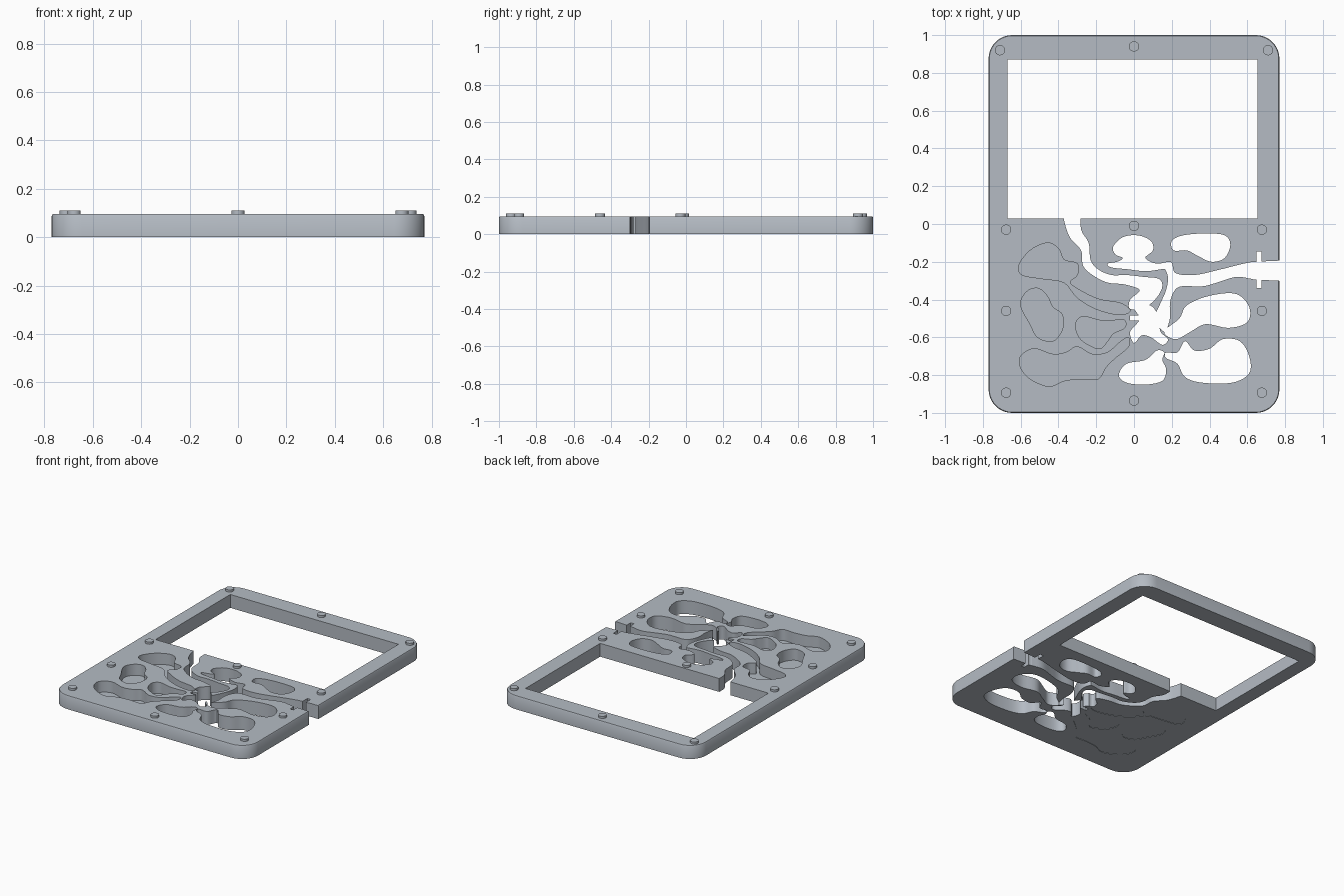
import bpy, bmesh, math
from mathutils import Vector

if "Cube" in bpy.data.objects:
    bpy.data.objects.remove(bpy.data.objects["Cube"])

mat = bpy.data.materials.new("pale_grey")
mat.diffuse_color = (0.46, 0.50, 0.55, 1)
mat.use_nodes = True
mat.node_tree.nodes["Principled BSDF"].inputs["Base Color"].default_value = mat.diffuse_color
T = 0.095            # plate thickness
FLOOR = 0.016        # top of the pocket floors


def make(name, bm):
    bmesh.ops.recalc_face_normals(bm, faces=bm.faces[:])
    me = bpy.data.meshes.new(name)
    bm.to_mesh(me)
    bm.free()
    ob = bpy.data.objects.new(name, me)
    bpy.context.collection.objects.link(ob)
    me.materials.append(mat)
    return ob


def stack(name, rings):
    """Closed solid through a stack of equal-length rings."""
    bm = bmesh.new()
    vs = [[bm.verts.new(p) for p in r] for r in rings]
    n = len(vs[0])
    for a, b in zip(vs, vs[1:]):
        for i in range(n):
            j = (i + 1) % n
            bm.faces.new((a[i], a[j], b[j], b[i]))
    bm.faces.new(vs[0][::-1])
    bm.faces.new(vs[-1])
    return make(name, bm)


def rounded(hx, hy, r, z, seg=10):
    out = []
    for k, (sx, sy) in enumerate(((1, 1), (-1, 1), (-1, -1), (1, -1))):
        for i in range(seg + 1):
            a = math.pi / 2 * (k + i / seg)
            out.append((sx * (hx - r) + r * math.cos(a), sy * (hy - r) + r * math.sin(a), z))
    return out


def smooth_loop(pts, seg=5):
    """Closed Catmull-Rom loop, counter-clockwise; points are in hundredths."""
    p = [Vector(q) / 100 for q in pts]
    n, out = len(p), []
    for i in range(n):
        a, b, c, d = p[i - 1], p[i], p[(i + 1) % n], p[(i + 2) % n]
        for s in range(seg):
            t = s / seg
            out.append(0.5 * (2 * b + (c - a) * t + (2 * a - 5 * b + 4 * c - d) * t * t
                              + (3 * b - a - 3 * c + d) * t ** 3))
    return out


# Plate with rounded corners and a fine top edge bevel
plate = stack("maze_plate", [rounded(0.77, 1, 0.125, 0), rounded(0.77, 1, 0.125, T - 0.007),
                             rounded(0.766, 0.996, 0.121, T)])


def cut(loop, z0, z1):
    c = stack("cutter", [[(x, y, z) for x, y in loop] for z in (z0, z1)])
    m = plate.modifiers.new("cut", 'BOOLEAN')
    m.operation, m.solver, m.object = 'DIFFERENCE', 'EXACT', c
    before = plate.data.copy()
    bpy.context.view_layer.objects.active = plate
    bpy.ops.object.modifier_apply(modifier=m.name)
    if len(plate.data.polygons) < 20:      # keep the plate if a cut fails
        plate.data = before
    bpy.data.objects.remove(c, do_unlink=True)


def hole(*pts):
    cut(smooth_loop(pts), -0.1, 0.2)


def slot(x0, x1, y0, y1):
    cut([(x0, y0), (x1, y0), (x1, y1), (x0, y1)], -0.1, 0.2)


def pocket(*pts):
    loop = smooth_loop(pts)
    cut(loop, FLOOR, 0.2)
    cut(loop, -0.1, 0.003)     # faint outline underneath


# Left pockets with floors
pocket((-61, -22), (-55, -14), (-46, -10), (-40, -13), (-37, -19), (-30, -21), (-30, -27),
       (-34, -31), (-27, -36), (-18, -40), (-7, -42), (-2, -46), (-8, -48), (-20, -45),
       (-30, -39), (-37, -31), (-48, -29), (-59, -27))
pocket((-60, -43), (-57, -36), (-51, -34), (-46, -38), (-43, -44), (-38, -48), (-38, -56),
       (-43, -62), (-51, -60), (-55, -53))
pocket((-31, -53), (-27, -49), (-18, -51), (-11, -51), (-5, -51), (-5, -55), (-11, -58),
       (-14, -62), (-18, -66), (-24, -64), (-29, -60))
pocket((-60, -70), (-53, -66), (-43, -69), (-36, -68), (-30, -65), (-22, -69), (-14, -68),
       (-8, -63), (-3, -60), (-3, -65), (-10, -71), (-15, -76), (-19, -82), (-28, -82),
       (-37, -83), (-45, -86), (-55, -82), (-60, -76))

# Big window
slot(-0.67, 0.655, 0.03, 0.87)

# Winding through-channels
hole((-37, 8), (-37, 2), (-34, -7), (-28, -14), (-27, -22), (-22, -27), (-14, -31), (-5, -32),
     (3, -35), (-2, -40), (-2, -45), (6, -44), (12, -39), (15, -33), (13, -29), (5, -28),
     (-4, -27), (-12, -27), (-19, -24), (-23, -19), (-24, -10), (-28, -3), (-29, 8))
hole((90, -20), (66, -20), (58, -21), (46, -24), (32, -27), (22, -26), (20, -21), (16, -22),
     (18, -28), (17, -35), (14, -42), (11, -50), (16, -57), (19, -50), (19, -42), (21, -36),
     (25, -33), (36, -33), (44, -31), (54, -28), (62, -29), (66, -29.5), (90, -29.5))
hole((-2, -42), (4, -42), (10, -44), (13, -50), (14, -57), (18, -61), (15, -64), (9, -60),
     (4, -59), (0, -63), (-2, -57), (3, -50))
slot(-0.02, 0.04, -0.51, -0.485)
slot(0.11, 0.17, -0.51, -0.485)
slot(0.648, 0.674, -0.34, -0.145)
slot(0.70, 0.9, -0.295, -0.195)

# Right-hand blob holes
hole((-11, -12), (-6, -7), (2, -6), (9, -9), (10, -14), (6, -18), (12, -21), (19, -20),
     (20, -23), (14, -24), (6, -25), (-3, -24), (-12, -23), (-14, -21), (-9, -20), (-6, -18), (-10, -16))
hole((20, -9), (26, -6), (38, -5), (48, -6), (51, -11), (48, -18), (41, -20), (34, -17),
     (28, -14), (21, -14))
hole((16, -57), (24, -50), (28, -43), (40, -38), (54, -37), (61, -44), (60, -52), (50, -55),
     (38, -53), (30, -57), (22, -61))
hole((27, -62), (32, -67), (40, -66), (47, -61), (56, -62), (61, -70), (61, -79), (52, -84),
     (36, -84), (27, -81), (23, -74), (17, -71), (17, -68), (23, -68))
hole((-8, -80), (-4, -74), (6, -72), (12, -67), (16, -68), (15, -72), (17, -77), (15, -83),
     (6, -85), (-4, -84))

# Round pegs on top
peg_spots = [(s * x, y) for s in (-1, 1) for x, y in
             ((0.71, 0.92), (0.677, -0.03), (0.677, -0.46), (0.677, -0.893))]
peg_spots += [(0, 0.94), (0, -0.01), (0, -0.935)]
pegs = []
for x, y in peg_spots:
    ring = [(x + 0.027 * math.cos(i * math.pi / 16), y + 0.027 * math.sin(i * math.pi / 16))
            for i in range(32)]
    pegs.append(stack("peg", [[(a, b, z) for a, b in ring] for z in (T - 0.01, 0.11)]))

bpy.ops.object.select_all(action='DESELECT')
for ob in [plate] + pegs:
    ob.select_set(True)
bpy.context.view_layer.objects.active = plate
bpy.ops.object.shade_smooth_by_angle(angle=math.radians(35))
